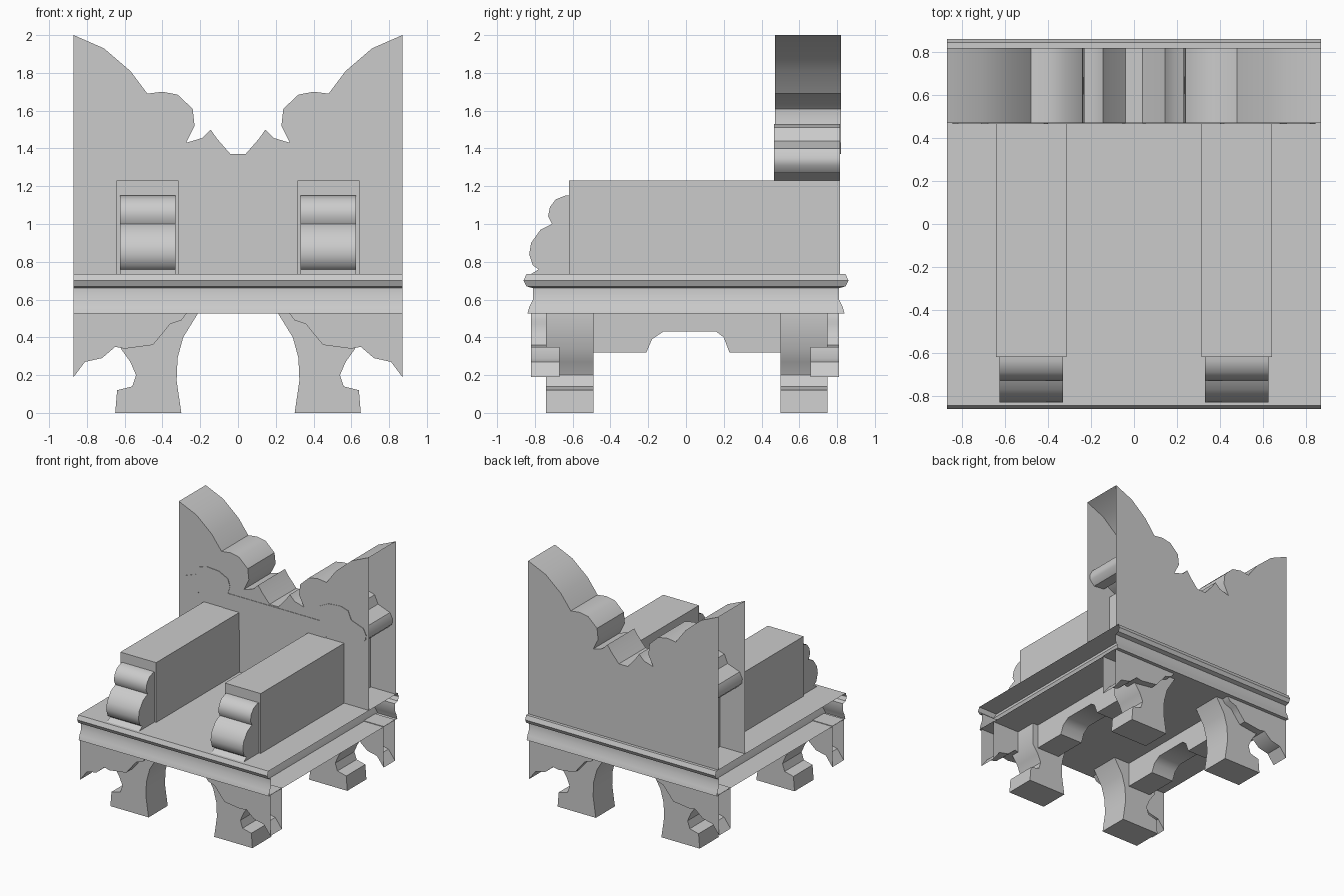
import bpy, bmesh, math

if "Cube" in bpy.data.objects:
    bpy.data.objects.remove(bpy.data.objects["Cube"])

W = 0.87  # half width; the outermost x faces of the model are left open


def finish(bm, name):
    bmesh.ops.recalc_face_normals(bm, faces=bm.faces)
    me = bpy.data.meshes.new(name)
    bm.to_mesh(me)
    bm.free()
    ob = bpy.data.objects.new(name, me)
    bpy.context.collection.objects.link(ob)
    bpy.ops.object.select_all(action='DESELECT')
    ob.select_set(True)
    bpy.context.view_layer.objects.active = ob
    bpy.ops.object.shade_smooth_by_angle(angle=math.radians(40))
    return ob


def extrude(name, profile, axis, a, b, caps=True):
    """Extrude an (x,z) profile along y, or a (y,z) profile along x."""
    bm = bmesh.new()
    put = (lambda p, t: (p[0], t, p[1])) if axis == 'y' else (lambda p, t: (t, p[0], p[1]))
    A = [bm.verts.new(put(p, a)) for p in profile]
    B = [bm.verts.new(put(p, b)) for p in profile]
    n = len(profile)
    for i in range(n):
        j = (i + 1) % n
        p, q = profile[i], profile[j]
        if axis == 'y' and abs(p[0]) == W and p[0] == q[0]:
            continue  # open outer side
        bm.faces.new((A[i], A[j], B[j], B[i]))
    if caps:
        bm.faces.new(A)
        bm.faces.new(B)
    return finish(bm, name)


def mirrored(half):
    """Complete a left-half profile across x = 0."""
    return half + [(-x, z) for x, z in reversed(half)]


def flip(profile):
    return [(-x, z) for x, z in profile]


# Platform: main moulded slab, open at its ends
mould = [(0.84, 0.525), (0.83, 0.56), (0.81, 0.60), (0.81, 0.66),
         (0.845, 0.67), (0.86, 0.70), (0.845, 0.735)]
extrude("platform", mould + [(-y, z) for y, z in reversed(mould)], 'x', -W, W, caps=False)

# Inset frame with the same moulding running round all four sides
bm = bmesh.new()
rings = []
for y, z in mould:
    x = y - 0.15
    rings.append([bm.verts.new(c) for c in
                  ((-x, -y, z), (x, -y, z), (x, y, z), (-x, y, z))])
for r, s in zip(rings, rings[1:]):
    for i in range(4):
        j = (i + 1) % 4
        bm.faces.new((r[i], r[j], s[j], s[i]))
bm.faces.new(rings[0])
bm.faces.new(rings[-1])
finish(bm, "platform_frame")

# Backrest with raised wings
back = mirrored([(-W, 0.735), (-W, 2.0), (-0.71, 1.93), (-0.57, 1.81), (-0.48, 1.69),
                 (-0.40, 1.70), (-0.32, 1.685), (-0.24, 1.61), (-0.23, 1.52),
                 (-0.275, 1.43), (-0.19, 1.455), (-0.145, 1.50), (-0.11, 1.45),
                 (-0.04, 1.37)])
extrude("backrest", back, 'y', 0.47, 0.82)

# Scrolled crest rail set into the backrest
crest = mirrored([(-0.30, 1.07), (-0.51, 1.27), (-0.60, 1.28), (-0.67, 1.32), (-0.70, 1.28),
                  (-0.80, 1.27), (-0.84, 1.31), (-0.845, 1.35), (-0.82, 1.40), (-0.71, 1.44),
                  (-0.68, 1.51), (-0.61, 1.53), (-0.50, 1.52), (-0.42, 1.48),
                  (-0.40, 1.42), (-0.42, 1.36)])
extrude("crest_rail", crest, 'y', 0.466, 0.815)

leg = [(-0.65, 0), (-0.64, 0.12), (-0.56, 0.14), (-0.54, 0.20), (-0.57, 0.27),
       (-0.62, 0.34), (-0.62, 0.53), (-0.21, 0.53), (-0.29, 0.40), (-0.32, 0.29),
       (-0.325, 0.17), (-0.30, 0)]
bracket = [(-W, 0.53), (-W, 0.19), (-0.81, 0.27), (-0.72, 0.29), (-0.65, 0.35),
           (-0.60, 0.34), (-0.45, 0.36), (-0.40, 0.42), (-0.36, 0.47), (-0.30, 0.49),
           (-0.27, 0.53)]
apron = [(-0.55, 0.53), (-0.55, 0.32), (-0.21, 0.32), (-0.18, 0.39), (-0.12, 0.43),
         (0.16, 0.43), (0.20, 0.40), (0.23, 0.32), (0.55, 0.32), (0.55, 0.53)]
scroll = [(-0.60, 0.735), (-0.60, 1.15), (-0.64, 1.15), (-0.69, 1.13), (-0.72, 1.09),
          (-0.73, 1.04), (-0.71, 1.0), (-0.77, 0.97), (-0.82, 0.90), (-0.83, 0.84),
          (-0.81, 0.78), (-0.78, 0.76), (-0.82, 0.735)]
arm = [(-0.62, 0.735), (-0.62, 1.23), (0.815, 1.23), (0.815, 0.735)]

for side, s in (("left", 1), ("right", -1)):
    shape = (lambda p: p) if s == 1 else flip
    # Legs and corner brackets, front and back
    for end, l0, l1, b0, b1 in (("front", -0.74, -0.49, -0.82, -0.67),
                                ("back", 0.50, 0.75, 0.66, 0.81)):
        extrude(f"{end}_{side}_leg", shape(leg), 'y', l0, l1)
        extrude(f"{end}_{side}_bracket", shape(bracket), 'y', b0, b1)
    # Arched side apron between the legs
    extrude(f"{side}_apron", apron, 'x', -0.57 * s, -0.36 * s)
    # Armrest block with scrolled front
    extrude(f"{side}_armrest", arm, 'x', -0.642 * s, -0.315 * s)
    extrude(f"{side}_arm_scroll", scroll, 'x', -0.625 * s, -0.33 * s)
